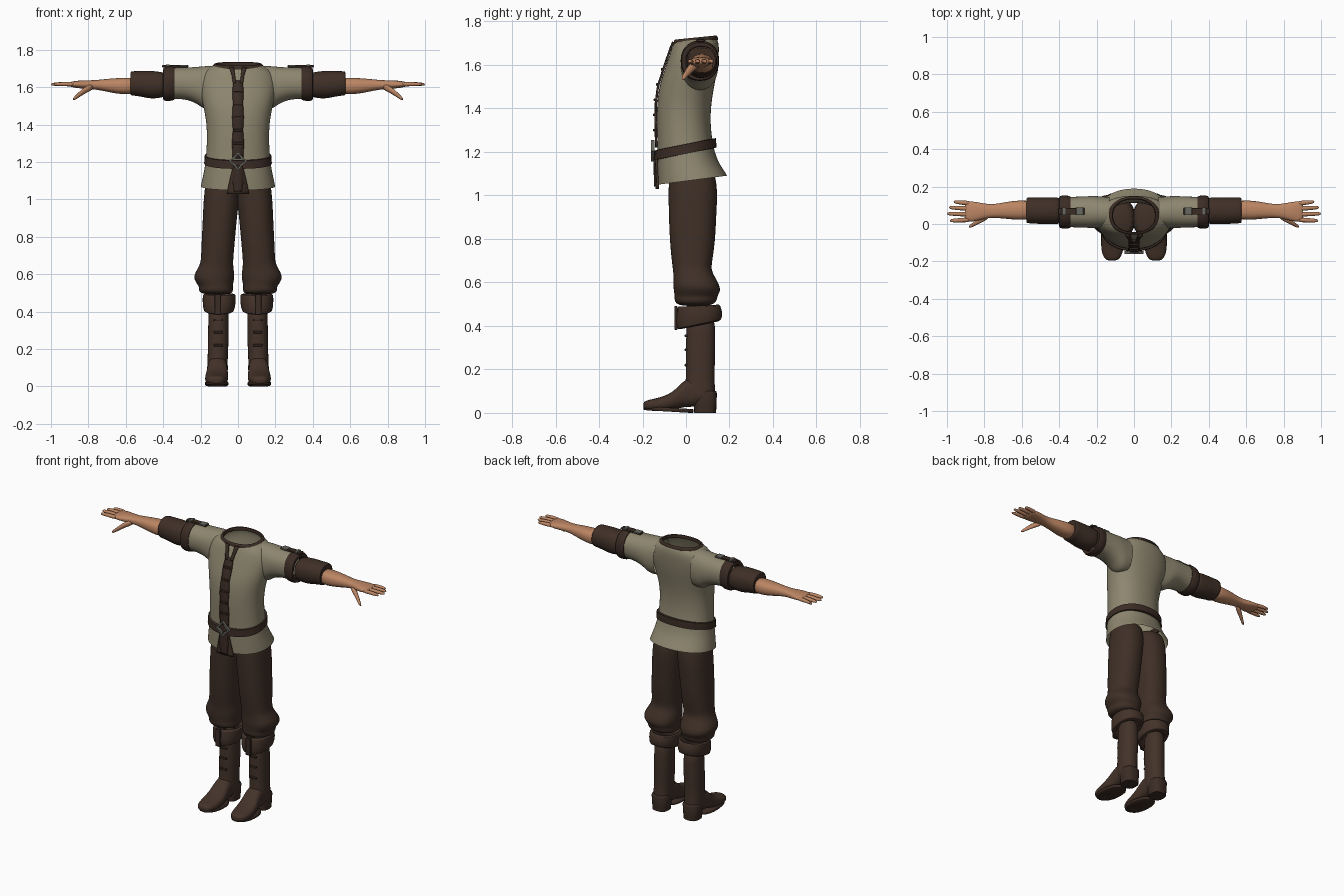
import bpy, bmesh
from math import sin, cos, pi, radians, sqrt
from mathutils import Vector

cube = bpy.data.objects.get("Cube")
if cube:
    bpy.data.objects.remove(cube)


def material(name, color):
    mat = bpy.data.materials.new(name)
    mat.use_nodes = True
    mat.diffuse_color = (*color, 1)
    mat.node_tree.nodes["Principled BSDF"].inputs["Base Color"].default_value = (*color, 1)
    return mat


LINEN = material("linen", (.27, .24, .16))
CLOTH = material("brown cloth", (.05, .029, .02))
LEATHER = material("boot leather", (.056, .032, .022))
TRIM = material("dark leather trim", (.044, .025, .018))
SKIN = material("skin", (.5, .235, .125))
METAL = material("dull metal", (.14, .14, .12))


def finish(name, bm, mat, mirror=False, subsurf=0, angle=50):
    """Turn a bmesh into a shaded object, optionally mirrored and subdivided."""
    bmesh.ops.recalc_face_normals(bm, faces=bm.faces)
    mesh = bpy.data.meshes.new(name)
    bm.to_mesh(mesh)
    bm.free()
    mesh.materials.append(mat)
    mesh.shade_smooth()
    mesh.set_sharp_from_angle(angle=radians(angle))
    obj = bpy.data.objects.new(name, mesh)
    bpy.context.scene.collection.objects.link(obj)
    if mirror:
        mod = obj.modifiers.new("mirror", "MIRROR")
        mod.use_mirror_merge = False
    if subsurf:
        mod = obj.modifiers.new("subdivide", "SUBSURF")
        mod.levels = mod.render_levels = subsurf
    return obj


def place(axis, t, a, b):
    """Put a distance along an axis and two cross coordinates into x, y, z order."""
    return Vector({"x": (t, a, b), "y": (a, t, b), "z": (a, b, t)}[axis])


def add_loft(bm, axis, rings, sides=20, power=.9, closed=False, caps=True):
    """Skin ellipses given as (t, centre a, centre b, radius a, radius b, tilt)."""
    loops = []
    for t, a, b, ra, rb, *tilt in rings:
        loop = []
        for i in range(sides):
            c, s = cos(2 * pi * i / sides), sin(2 * pi * i / sides)
            u = ra * abs(c) ** power * (1 if c > 0 else -1)
            v = rb * abs(s) ** power * (1 if s > 0 else -1)
            shift = tilt[0] * v if tilt else 0
            loop.append(bm.verts.new(place(axis, t + shift, a + u, b + v)))
        loops.append(loop)
    pairs = list(zip(loops, loops[1:]))
    if closed:
        pairs.append((loops[-1], loops[0]))
    for low, high in pairs:
        for i in range(sides):
            j = (i + 1) % sides
            bm.faces.new((low[i], low[j], high[j], high[i]))
    if caps and not closed:
        bm.faces.new(loops[0])
        bm.faces.new(loops[-1])


def loft(name, axis, rings, mat, mirror=False, subsurf=1, angle=70, **kw):
    bm = bmesh.new()
    add_loft(bm, axis, rings, **kw)
    return finish(name, bm, mat, mirror, subsurf, angle)


def boxes(name, items, mat, mirror=True):
    """Bevelled boxes, each a centre and a size."""
    bm = bmesh.new()
    for centre, size in items:
        made = bmesh.ops.create_cube(bm, size=1)["verts"]
        for v in made:
            v.co = Vector(centre) + Vector(a * b for a, b in zip(v.co, size))
    obj = finish(name, bm, mat, mirror, angle=30)
    mod = obj.modifiers.new("bevel", "BEVEL")
    mod.width, mod.segments = .003, 2
    return obj


# Shirt body: height, half width, front, back, tilt
BODY = [(1.07, .2, -.13, .19, .13), (1.1, .194, -.131, .175, .1), (1.16, .18, -.132, .145, 0),
        (1.23, .171, -.132, .124, 0), (1.33, .166, -.135, .112, 0), (1.42, .17, -.134, .116, 0),
        (1.5, .187, -.124, .13, 0), (1.57, .203, -.102, .143, 0), (1.63, .207, -.082, .15, 0),
        (1.68, .19, -.065, .153, 0), (1.705, .155, -.055, .148, .05), (1.722, .122, -.047, .136, .09)]
loft("shirt_body", "z", [(z, 0, (f + b) / 2, w, (b - f) / 2, t) for z, w, f, b, t in BODY],
     LINEN, caps=False, sides=28, subsurf=2, angle=80)


def shirt_front(x, z):
    """Depth of the shirt front at a point."""
    for (z0, w0, f0, b0, _), (z1, w1, f1, b1, _) in zip(BODY, BODY[1:]):
        if z <= z1 or z1 == BODY[-1][0]:
            k = max(0, min(1, (z - z0) / (z1 - z0)))
            w, f, b = w0 + (w1 - w0) * k, f0 + (f1 - f0) * k, b0 + (b1 - b0) * k
            return (f + b) / 2 - (b - f) / 2 * sqrt(max(0, 1 - (x / w) ** 2))


def strip(name, path, mat, mirror=False, lift=.006):
    """A flat band lying on the shirt front: (x, z, half width) along its length."""
    bm = bmesh.new()
    rows, steps = [], 4
    for (x0, z0, w0), (x1, z1, w1) in zip(path, path[1:]):
        for i in range(steps + 1):
            k = i / steps
            x, z, w = x0 + (x1 - x0) * k, z0 + (z1 - z0) * k, w0 + (w1 - w0) * k
            rows.append([bm.verts.new((x + e * w, shirt_front(x + e * w, z) - lift, z))
                         for e in (-1, 0, 1)])
    for low, high in zip(rows, rows[1:]):
        for i in range(2):
            bm.faces.new((low[i], low[i + 1], high[i + 1], high[i]))
    bmesh.ops.remove_doubles(bm, verts=bm.verts, dist=.0005)
    obj = finish(name, bm, mat, mirror)
    mod = obj.modifiers.new("thickness", "SOLIDIFY")
    mod.thickness, mod.offset = .009, 0
    return obj


# Shirt sleeves flare into the body at the armpit
loft("shirt_sleeves", "x", [(.13, .06, 1.6, .085, .115), (.18, .062, 1.596, .087, .118),
     (.215, .064, 1.609, .087, .101), (.255, .064, 1.617, .085, .09),
     (.3, .064, 1.621, .083, .085), (.35, .064, 1.62, .082, .085)],
     LINEN, mirror=True, caps=False, subsurf=2)

# Collar and front details
loft("collar", "z", [(1.702, 0, .045, .145, .108, .1), (1.724, 0, .045, .13, .1, .1),
     (1.73, 0, .045, .116, .09, .1), (1.7, 0, .045, .108, .084, .1)],
     TRIM, closed=True, sides=28)
strip("collar_edges", [(.018, 1.62, .009), (.024, 1.66, .009), (.034, 1.705, .012)], TRIM, True)
strip("placket", [(0, 1.22, .028), (0, 1.3, .032), (0, 1.37, .027), (0, 1.44, .031),
                  (0, 1.51, .027), (0, 1.58, .03), (0, 1.635, .024)], TRIM)
boxes("placket_ties", [((0, shirt_front(0, z) - .01, z), (.05, .014, .012))
                       for z in (1.3, 1.37, 1.44, 1.51, 1.58)], TRIM, mirror=False)
strip("front_opening", [(0, 1.03, .06), (0, 1.1, .045), (0, 1.18, .026)], CLOTH)
strip("belt_tail", [(0, 1.04, .022), (0, 1.1, .03), (0, 1.18, .024)], TRIM, lift=.013)

# Belt and its diamond buckle
loft("belt", "z", [(1.19, 0, -.003, .165, .125, .2), (1.192, 0, -.003, .181, .143, .2),
     (1.235, 0, -.003, .178, .141, .2), (1.237, 0, -.003, .16, .12, .2)],
     TRIM, closed=True, sides=36, subsurf=0, angle=40)
bm = bmesh.new()
loops = []
for i in range(8):
    reach = .044 if i % 2 == 0 else .027
    direction = Vector((cos(pi * i / 4), 0, sin(pi * i / 4)))
    loops.append([bm.verts.new(direction * (reach + r) + Vector((0, y, 1.205)))
                  for r, y in ((-.006, -.145), (.006, -.145), (.006, -.16), (-.006, -.16))])
for i in range(8):
    a, b = loops[i], loops[(i + 1) % 8]
    for j in range(4):
        k = (j + 1) % 4
        bm.faces.new((a[j], a[k], b[k], b[j]))
finish("belt_buckle", bm, METAL, angle=30)

# Sleeve bands, shoulder straps and lower sleeves
loft("sleeve_bands", "x", [(.335, .064, 1.62, .065, .065), (.334, .064, 1.621, .087, .092),
     (.37, .064, 1.619, .09, .094), (.402, .064, 1.616, .089, .091),
     (.406, .064, 1.614, .06, .06)], TRIM, mirror=True, closed=True, sides=24, angle=45)
boxes("shoulder_straps", [((.335, .068, 1.712), (.14, .035, .012))], TRIM)
boxes("strap_buckles", [((.29, .068, 1.714), (.04, .042, .01)),
                        ((.375, .068, 1.717), (.02, .042, .01))], METAL)
loft("lower_sleeves", "x", [(.38, .07, 1.614, .07, .066), (.42, .071, 1.612, .073, .07),
     (.46, .071, 1.613, .073, .076), (.5, .071, 1.616, .072, .072), (.54, .072, 1.62, .07, .067),
     (.568, .073, 1.62, .07, .066), (.577, .073, 1.62, .066, .062), (.57, .073, 1.615, .045, .04)],
     CLOTH, mirror=True)

# Forearms with palms, fingers and thumbs
loft("forearms", "x", [(.54, .075, 1.608, .05, .044), (.61, .074, 1.605, .054, .046),
     (.68, .073, 1.609, .046, .038), (.74, .07, 1.612, .037, .028), (.78, .069, 1.613, .037, .024),
     (.82, .068, 1.614, .046, .023), (.86, .066, 1.615, .055, .02), (.895, .067, 1.615, .054, .014),
     (.905, .067, 1.615, .045, .008)], SKIN, mirror=True, power=.85)
bm = bmesh.new()
for base, tip, end in ((.11, .118, .965), (.082, .088, .99), (.052, .055, 1), (.023, .018, .985)):
    add_loft(bm, "x", [(.87, base, 1.615, .015, .014),
                       ((.87 + end) / 2, (base + tip) / 2, 1.617, .013, .012),
                       (end - .015, tip, 1.616, .011, .01), (end, tip, 1.615, .006, .005)], sides=8)
add_loft(bm, "x", [(.77, .05, 1.606, .02, .02), (.815, .025, 1.588, .02, .021),
                   (.85, .003, 1.56, .013, .016), (.872, -.01, 1.542, .011, .012),
                   (.883, -.015, 1.535, .005, .006)], sides=8)
finish("fingers", bm, SKIN, True, 1, 80)

# Trouser legs gathered below the knee
loft("trousers", "z", [(1.15, .08, .02, .085, .095), (1.08, .084, .03, .092, .11),
     (1, .089, .032, .096, .114), (.9, .097, .03, .092, .11), (.8, .104, .03, .09, .106),
     (.71, .11, .028, .088, .096), (.66, .113, .027, .087, .088), (.625, .121, .038, .099, .096),
     (.59, .128, .047, .111, .107), (.56, .126, .052, .104, .109), (.535, .118, .045, .09, .098),
     (.515, .119, .045, .094, .1), (.49, .112, .04, .08, .075)], CLOTH, mirror=True, power=.88,
     subsurf=2)

# Boots: shaft, folded cuff, foot, sole and heel
loft("boot_shafts", "z", [(.46, .104, .068, .055, .066), (.36, .104, .068, .054, .067),
     (.28, .105, .067, .057, .069), (.2, .107, .066, .055, .066), (.14, .109, .065, .054, .067),
     (.09, .11, .063, .057, .073), (.04, .11, .066, .054, .073)], LEATHER, mirror=True)
loft("boot_cuffs", "z", [(.4, .102, .06, .06, .07, .2), (.4, .102, .06, .084, .107, .22),
     (.45, .101, .06, .089, .108, .15), (.492, .1, .058, .09, .1, .05),
     (.497, .1, .058, .078, .088, .05), (.47, .1, .058, .05, .06)],
     LEATHER, mirror=True, closed=True, sides=24, angle=45)
loft("feet", "y", [(-.197, .117, .034, .025, .014), (-.18, .117, .035, .046, .024),
     (-.14, .116, .037, .06, .029), (-.09, .114, .045, .063, .036), (-.05, .112, .06, .06, .045),
     (-.015, .11, .086, .054, .06), (.03, .11, .098, .052, .07), (.08, .11, .085, .052, .058)],
     LEATHER, mirror=True, power=.8, subsurf=2)
loft("soles", "z", [(z, .114, -.08, .063 * k, .115 * k, -.06) for z, k in
     ((.006, .95), (.009, 1), (.02, 1), (.024, .96))], TRIM, mirror=True, subsurf=0)
loft("heels", "z", [(0, .11, .088, .049, .05), (.03, .11, .088, .051, .052),
     (.09, .11, .088, .055, .054), (.1, .11, .088, .05, .05)],
     TRIM, mirror=True, subsurf=0, power=.75)
boxes("boot_straps", [((.105, .001, z), (.05, .014, .012)) for z in (.22, .29, .355)], TRIM)
boxes("cuff_tabs", [((.108, -.047, .437), (.034, .014, .11))], TRIM)
